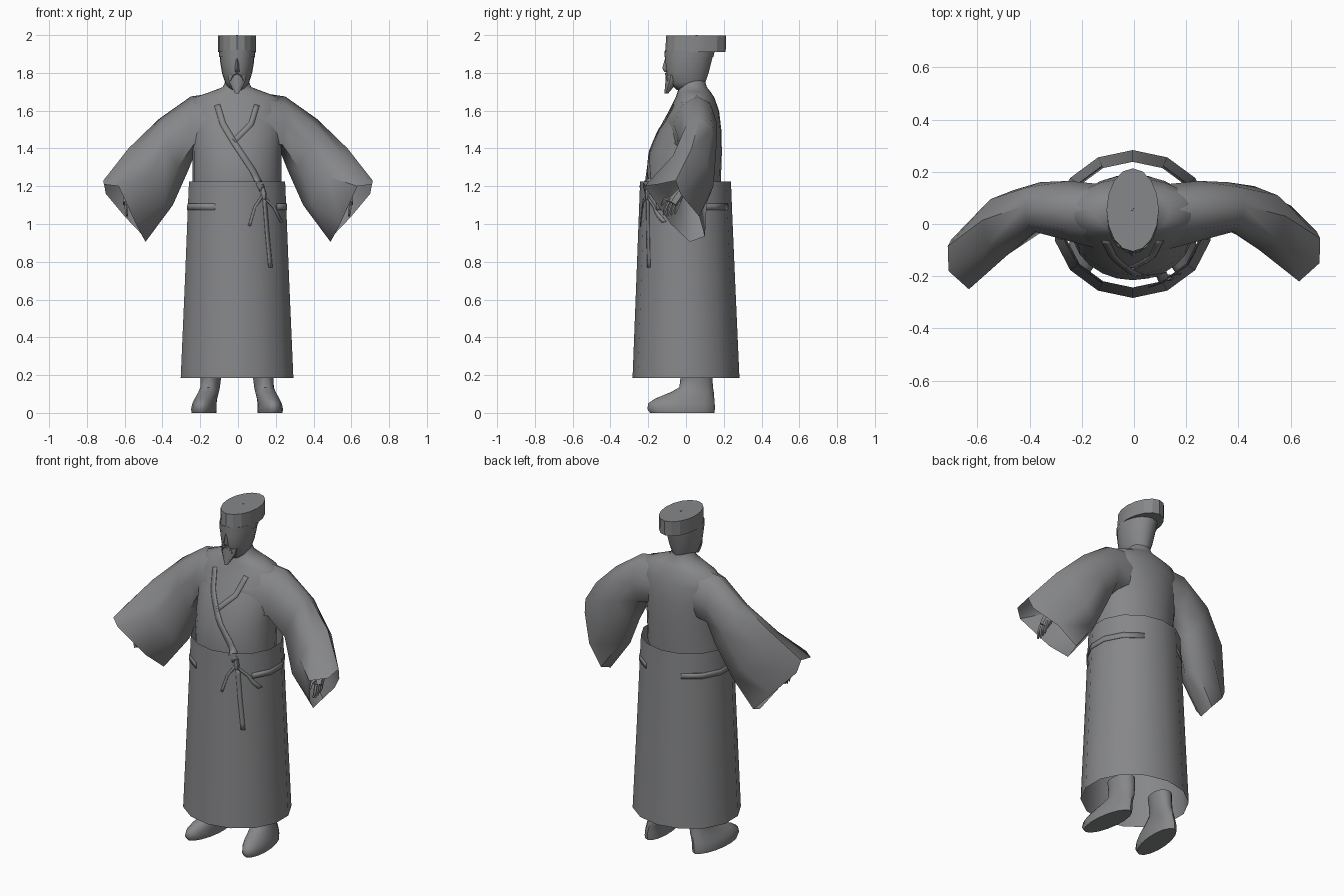
import bpy, bmesh, math
from mathutils import Vector
from mathutils.bvhtree import BVHTree

if "Cube" in bpy.data.objects:
    bpy.data.objects.remove(bpy.data.objects["Cube"])

grey = bpy.data.materials.new("stone_grey")
grey.diffuse_color = (0.24, 0.242, 0.25, 1)
grey.use_nodes = True
grey.node_tree.nodes["Principled BSDF"].inputs["Base Color"].default_value = grey.diffuse_color


def make(name, rings, closed=True, cap0=False, cap1=False, angle=40, thick=0):
    """Skin a list of equal-length point rings into one object."""
    bm = bmesh.new()
    vr = [[bm.verts.new(p) for p in r] for r in rings]
    n = len(rings[0])
    for a, b in zip(vr, vr[1:]):
        for i in range(n if closed else n - 1):
            j = (i + 1) % n
            bm.faces.new((a[i], a[j], b[j], b[i]))
    if cap0:
        bm.faces.new(vr[0][::-1])
    if cap1:
        bm.faces.new(vr[-1])
    bmesh.ops.recalc_face_normals(bm, faces=bm.faces)
    me = bpy.data.meshes.new(name)
    bm.to_mesh(me)
    bm.free()
    ob = bpy.data.objects.new(name, me)
    bpy.context.collection.objects.link(ob)
    me.materials.append(grey)
    if thick:
        mod = ob.modifiers.new("thickness", 'SOLIDIFY')
        mod.thickness = thick
        mod.offset = 0
    bpy.ops.object.select_all(action='DESELECT')
    ob.select_set(True)
    bpy.context.view_layer.objects.active = ob
    bpy.ops.object.shade_smooth_by_angle(angle=math.radians(angle))
    return ob


def ovals(rows, sides=20):
    """Rows of (z, centre x, half width, front y, back y) as oval rings."""
    return [[(cx + rx * math.sin(t), (y0 + y1) / 2 - (y1 - y0) / 2 * math.cos(t), z)
             for t in (2 * math.pi * i / sides for i in range(sides))]
            for z, cx, rx, y0, y1 in rows]


def tube(name, path, radii, sides=6):
    """Tapered closed tube through a few points."""
    pts = [Vector(p) for p in path]
    d = (pts[-1] - pts[0]).normalized()
    u = d.cross(Vector((1, 0, 0))).normalized()
    v = d.cross(u)
    rings = [[p + r * (u * math.cos(t) + v * math.sin(t))
              for t in (2 * math.pi * i / sides for i in range(sides))]
             for p, r in zip(pts, radii)]
    return make(name, rings, True, True, True)


# Robe body and skirt
torso = make("robe_torso", ovals([
    (1.18, -.005, .235, -.213, .182), (1.24, -.005, .235, -.215, .185),
    (1.38, -.005, .235, -.195, .19), (1.5, -.005, .245, -.145, .187),
    (1.6, -.005, .25, -.09, .175), (1.67, -.005, .225, -.055, .15),
    (1.70, -.005, .14, -.045, .13), (1.725, -.005, .075, -.035, .11),
    (1.76, -.005, .06, -.03, .10)], 24), cap1=True, angle=60)
skirt = make("robe_skirt", ovals([
    (.185, -.005, .306, -.283, .283), (.7, -.005, .283, -.263, .26),
    (1.07, -.005, .268, -.249, .244), (1.225, -.005, .261, -.243, .238)], 14))

# Head, headband, hat
make("head", ovals([
    (1.71, -.005, .045, -.05, .09), (1.75, -.005, .064, -.09, .103),
    (1.80, -.005, .08, -.104, .12), (1.86, -.005, .09, -.11, .135),
    (1.92, -.005, .094, -.11, .15)]), cap0=True, cap1=True, angle=60)
make("headband", ovals([(1.885, -.005, .095, -.113, .145),
                        (1.915, -.005, .097, -.114, .152)]))
make("hat", ovals([(1.91, -.005, .1, -.11, .21), (1.998, -.005, .1, -.105, .213)], 16),
     cap0=True, cap1=True, angle=20)
make("hat_button", ovals([(1.995, -.005, .006, .05, .062),
                          (2.0, -.005, .005, .051, .061)], 8), cap1=True)

# Nose and beard
make("nose", ovals([(1.805, -.005, .014, -.114, -.08), (1.825, -.005, .013, -.126, -.08),
                    (1.88, -.005, .007, -.11, -.08)], 6), cap0=True, cap1=True, angle=70)
make("beard", ovals([(1.69, -.005, .008, -.115, -.095), (1.72, -.005, .028, -.112, -.07),
                     (1.755, -.005, .045, -.109, -.045), (1.79, -.005, .052, -.107, -.03)], 10),
     cap0=True, cap1=True)

for s, side in ((1, "right"), (-1, "left")):
    fwd = 0 if s > 0 else -.03  # the left arm reaches slightly further forward
    tube("moustache_" + side, [(-.005, -.106, 1.80), (-.005 + s * .022, -.103, 1.79),
                               (-.005 + s * .035, -.098, 1.76)], [.005, .007, .003], 5)

    # Wide sleeve: top, front, bottom and back points at each station
    stations = [
        [(.08, .05, 1.70), (.09, -.03, 1.675), (.10, -.105, 1.55), (.12, -.11, 1.44),
         (.14, .06, 1.40), (.12, .14, 1.44), (.10, .15, 1.55), (.09, .115, 1.66)],
        [(.25, .06, 1.675), (.25, -.02, 1.63), (.25, -.065, 1.53), (.235, -.05, 1.42),
         (.225, .06, 1.38), (.235, .14, 1.42), (.25, .165, 1.53), (.25, .13, 1.635)],
        [(.42, .07, 1.555), (.41, .0, 1.52), (.38, -.03, 1.42), (.32, -.01, 1.30),
         (.265, .06, 1.28), (.29, .13, 1.29), (.36, .16, 1.39), (.41, .14, 1.50)],
        [(.58, .03, 1.40), (.56, -.07, 1.36), (.48, -.10, 1.25), (.39, -.04, 1.11),
         (.345, .04, 1.10), (.37, .11, 1.11), (.46, .145, 1.20), (.55, .11, 1.33)],
        [(.713, -.055, 1.23), (.71, -.15, 1.21), (.632, -.22, 1.20), (.54, -.08, 1.0),
         (.49, .02, .905), (.50, .10, .935), (.60, .07, 1.04), (.70, -.03, 1.16)]]
    shift = [0, 0, 0, fwd * .5, fwd]
    make("sleeve_" + side, [[(s * x, y + d, z) for x, y, z in r]
                            for r, d in zip(stations, shift)], angle=60)

    # Forearm, palm, fingers, thumb
    def limb(name, path, radii, sides=6):
        tube(name + "_" + side, [(s * x, y + fwd, z) for x, y, z in path], radii, sides)

    limb("forearm", [(.46, .07, 1.32), (.55, .0, 1.21), (.575, -.03, 1.16)], [.035, .028, .022])
    limb("palm", [(.565, -.02, 1.18), (.58, -.05, 1.135), (.588, -.07, 1.105)],
         [.018, .03, .026])
    for i in range(4):
        y = -.105 + i * .02
        limb(f"finger_{i}", [(.588, y + .012, 1.12), (.592, y - .004, 1.08),
                             (.588, y - .014, 1.04 + .006 * abs(i - 1))], [.010, .009, .005], 5)
    limb("thumb", [(.575, -.07, 1.14), (.57, -.11, 1.13), (.575, -.13, 1.10)],
         [.011, .010, .005], 5)

    # Short boot: open shaft and toe turned slightly outward
    rows = [(0, .175, .064, -.19, .15), (.02, .175, .066, -.205, .153),
            (.05, .172, .062, -.20, .152), (.075, .166, .058, -.165, .15),
            (.11, .156, .054, -.08, .147), (.135, .15, .052, -.035, .143),
            (.18, .147, .054, -.03, .14), (.24, .145, .06, -.035, .135)]
    make("boot_" + side, [[(s * (x - .10 * (y + .02)) - .005, y, z) for x, y, z in r]
                          for r in ovals(rows, 16)], cap0=True, angle=50)

# Surfaces that the ribbons lie on
trees = []
for ob in (torso, skirt):
    me = ob.data
    trees.append(BVHTree.FromPolygons([v.co for v in me.vertices],
                                      [p.vertices[:] for p in me.polygons]))


def front_y(x, z):
    hits = [t.ray_cast(Vector((x, -2, z)), Vector((0, 1, 0)))[0] for t in trees]
    return min([h.y for h in hits if h] or [-.15])


def ribbon(name, path, width):
    """Flat strip given in x and z, draped on the front of the robe."""
    pts = []
    for a, b in zip(path, path[1:]):
        a, b = Vector(a), Vector(b)
        pts += [a.lerp(b, i / 5) for i in range(5)]
    pts.append(Vector(path[-1]))
    rings = []
    for i, p in enumerate(pts):
        d = (pts[min(i + 1, len(pts) - 1)] - pts[max(i - 1, 0)]).normalized()
        n = Vector((-d.y, d.x)) * width / 2
        rings.append([(q.x, front_y(q.x, q.y) - .003, q.y) for q in (p + n, p - n)])
    make(name, rings, closed=False, thick=.003)


# Crossed collar and waist ties
ribbon("collar_under", [(.10, 1.63), (.07, 1.53), (-.02, 1.44)], .028)
ribbon("collar_over", [(-.11, 1.63), (-.08, 1.53), (-.02, 1.43), (.08, 1.28), (.13, 1.18)], .032)
ribbon("tie_long", [(.14, 1.14), (.155, .95), (.172, .77)], .02)
ribbon("tie_left", [(.13, 1.15), (.09, 1.09), (.06, .99)], .014)
ribbon("tie_right", [(.14, 1.14), (.19, 1.09), (.23, 1.01)], .014)
ky = front_y(.135, 1.16)
make("tie_knot", ovals([(1.13, .137, .01, ky - .012, ky + .01), (1.16, .135, .017, ky - .016, ky + .01),
                        (1.19, .13, .012, ky - .012, ky + .01)], 8), cap0=True, cap1=True)


# Flush belt plates following the skirt's facets
def belt(name, first, last):
    rings = []
    for k in range(first, last + 1):
        t = 2 * math.pi * k / 14
        rings.append([(-.005 + (.27 - g) * math.sin(t), -.0025 - (.2495 - g) * math.cos(t), z)
                      for z, g in ((1.075, 0), (1.108, .0015))])
    make(name, rings, closed=False, thick=.003)


belt("belt_left", -6, -1)
belt("belt_right", 2, 6)
